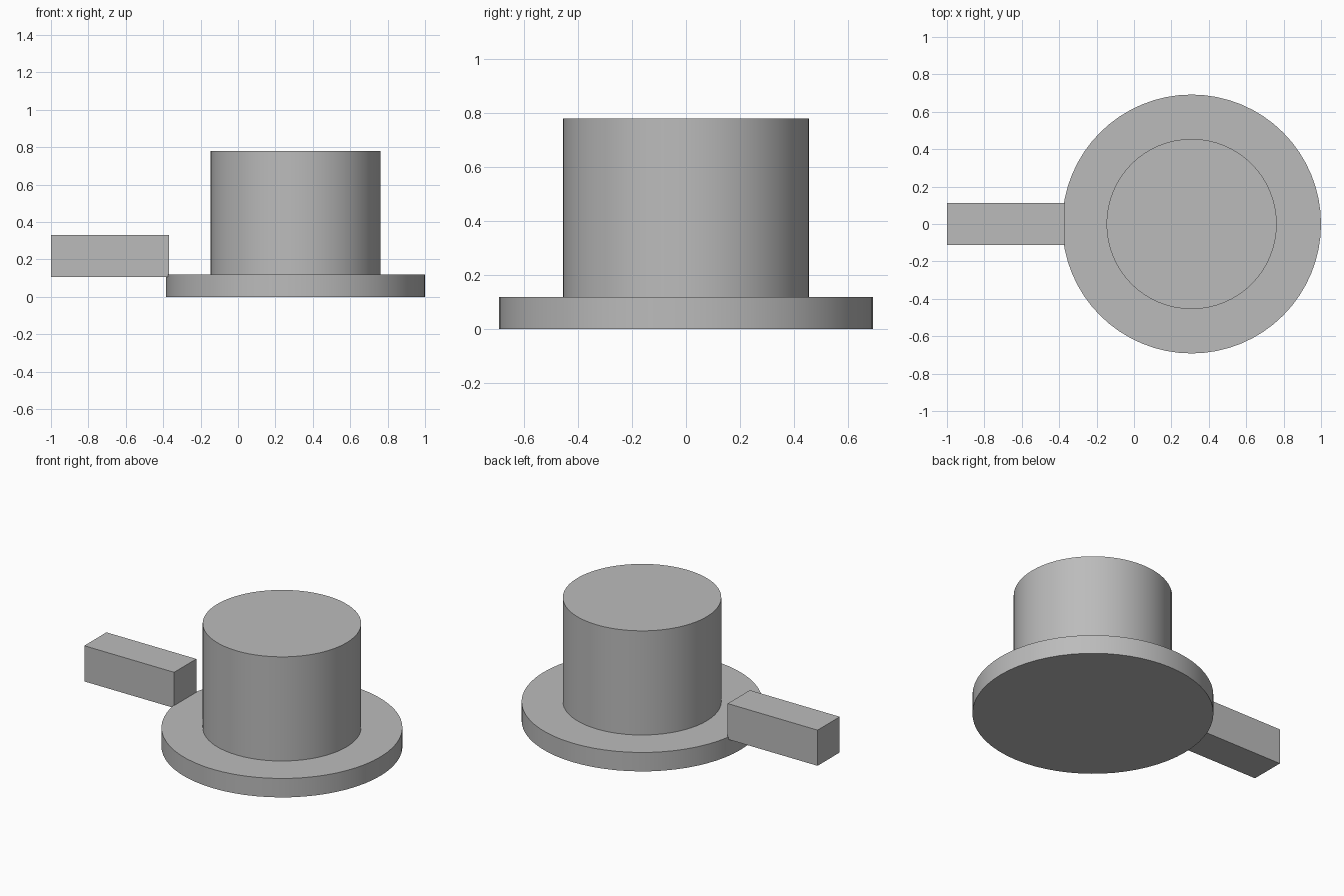
import bpy
import math

if "Cube" in bpy.data.objects:
    bpy.data.objects.remove(bpy.data.objects["Cube"], do_unlink=True)

# Single plain grey material
grey = bpy.data.materials.new("plain_grey")
grey.use_nodes = True
colour = (0.5, 0.5, 0.5, 1)
grey.diffuse_color = colour
grey.node_tree.nodes["Principled BSDF"].inputs["Base Color"].default_value = colour

AXIS_X = 0.308


def cylinder(name, radius, bottom, top):
    bpy.ops.mesh.primitive_cylinder_add(
        vertices=64, radius=radius, depth=top - bottom,
        location=(AXIS_X, 0, (bottom + top) / 2))
    obj = bpy.context.object
    obj.name = name
    obj.data.materials.append(grey)
    bpy.ops.object.shade_smooth_by_angle(angle=math.radians(30))


# Round base and the drum standing on it
cylinder("base_disc", 0.692, 0, 0.12)
cylinder("drum", 0.455, 0.12, 0.78)

# Square handle bar overlapping the rim of the base
bpy.ops.mesh.primitive_cube_add(size=1, location=(-0.685, 0, 0.218))
handle = bpy.context.object
handle.name = "handle_bar"
handle.scale = (0.63, 0.222, 0.226)
bpy.ops.object.transform_apply(location=False, rotation=False, scale=True)
handle.data.materials.append(grey)
